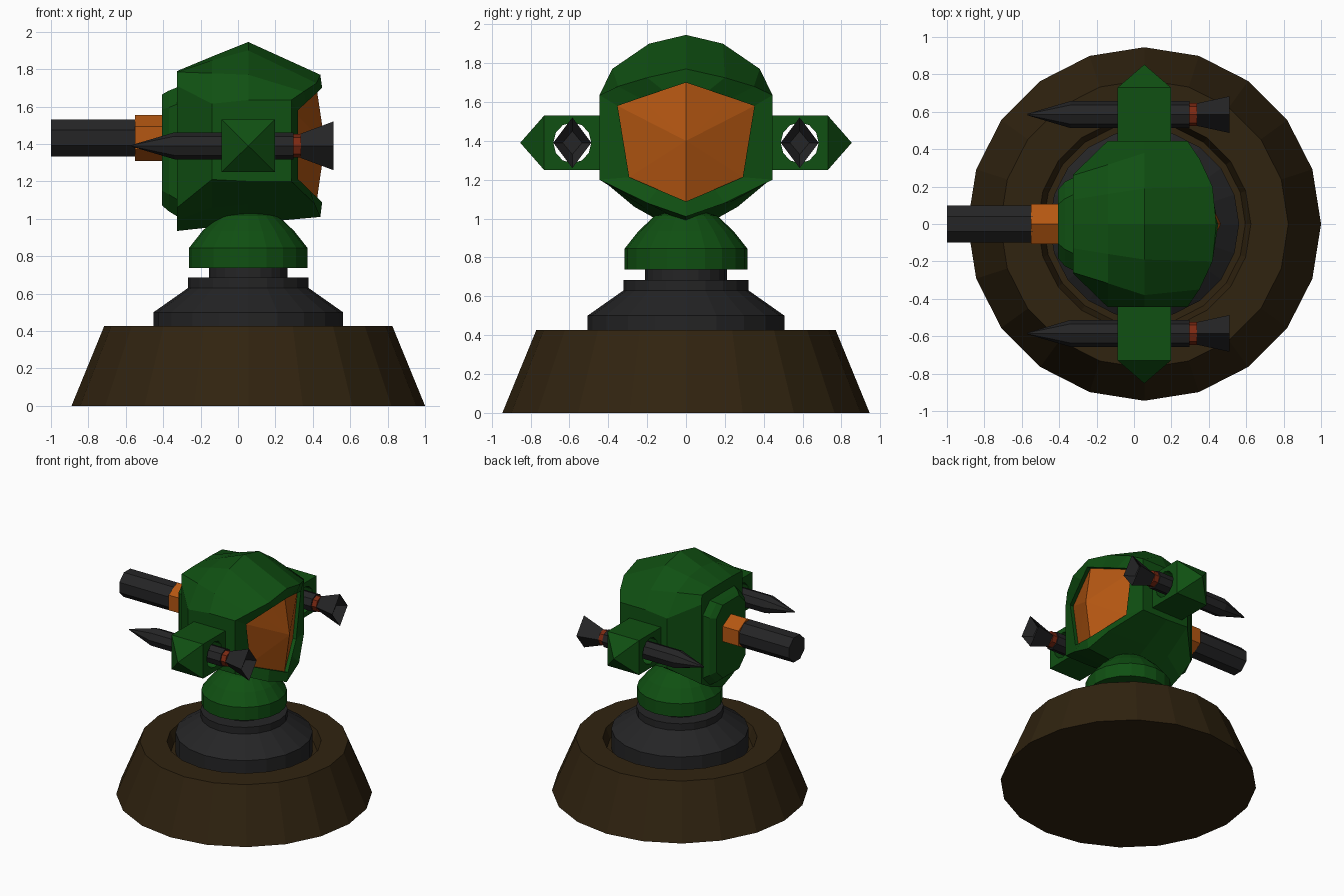
import bpy, bmesh, math
from mathutils import Vector

if "Cube" in bpy.data.objects:
    bpy.data.objects.remove(bpy.data.objects["Cube"])

CX = 0.055  # turret axis


def material(name, rgb):
    m = bpy.data.materials.new(name)
    m.diffuse_color = (*rgb, 1)
    m.use_nodes = True
    m.node_tree.nodes["Principled BSDF"].inputs["Base Color"].default_value = m.diffuse_color
    return m


GREEN = material("dark green", (0.005, 0.08, 0.006))
GREY = material("charcoal", (0.018, 0.018, 0.019))
BROWN = material("dark brown", (0.030, 0.017, 0.005))
ORANGE = material("orange", (0.46, 0.095, 0.006))
RED = material("rust red", (0.2, 0.022, 0.006))


def loft(name, rings, mats, start=True, end=True, tip=None):
    """Skin a list of equal-length rings; tip closes the last ring as a fan in mats[1]."""
    bm = bmesh.new()
    vs = [[bm.verts.new(p) for p in r] for r in rings]
    n = len(vs[0])
    for a, b in zip(vs, vs[1:]):
        for i in range(n):
            j = (i + 1) % n
            bm.faces.new((a[i], a[j], b[j], b[i]))
    if start:
        bm.faces.new(vs[0][::-1])
    if tip:
        t = bm.verts.new(tip)
        for i in range(n):
            bm.faces.new((vs[-1][i], vs[-1][(i + 1) % n], t)).material_index = len(mats) - 1
    elif end:
        bm.faces.new(vs[-1])
    bmesh.ops.recalc_face_normals(bm, faces=bm.faces)
    me = bpy.data.meshes.new(name)
    bm.to_mesh(me)
    bm.free()
    for m in mats:
        me.materials.append(m)
    ob = bpy.data.objects.new(name, me)
    bpy.context.collection.objects.link(ob)
    return ob


def lathe_z(name, profile, n, mat):
    rings = [[(CX + r * math.cos(2 * math.pi * i / n), r * math.sin(2 * math.pi * i / n), z)
              for i in range(n)] for r, z in profile]
    return loft(name, rings, [mat])


def ring_x(x, ry, rz, n, y, z, turn=0.0):
    return [(x, y + ry * math.sin(2 * math.pi * (i + turn) / n),
             z + rz * math.cos(2 * math.pi * (i + turn) / n)) for i in range(n)]


def mirrored(half):
    """Close a half section (first and last points on y = 0) across y."""
    return half + [(x, -y, z) for x, y, z in half[-2:0:-1]]


# base with recess, pedestal and neck
lathe_z("base", [(0.945, 0), (0.77, 0.427), (0.57, 0.427), (0.54, 0.34)], 20, BROWN)
lathe_z("pedestal", [(0.507, 0.33), (0.507, 0.50), (0.322, 0.63), (0.322, 0.685),
                     (0.21, 0.685), (0.21, 0.75)], 20, GREY)
lathe_z("neck", [(0.316, 0.738), (0.316, 0.845), (0.245, 0.935), (0.16, 1.015), (0.07, 1.04)],
        20, GREEN)


# head: cross sections from back to window
def section(x, pts):
    return mirrored([(x, y, z) for y, z in pts])


inner = [(0.45, 0, 1.70), (0.407, 0.118, 1.66), (0.363, 0.237, 1.62), (0.32, 0.352, 1.58),
         (0.32, 0.292, 1.213), (0.385, 0.146, 1.15), (0.45, 0, 1.088)]
head = [
    section(-0.325, [(0, 1.79), (0.13, 1.79), (0.26, 1.785), (0.265, 1.71),
                     (0.265, 1.06), (0.14, 0.99), (0, 0.935)]),
    section(-0.14, [(0, 1.867), (0.16, 1.847), (0.317, 1.778), (0.445, 1.615),
                    (0.445, 1.21), (0.22, 1.06), (0, 0.955)]),
    section(CX, [(0, 1.945), (0.19, 1.9), (0.38, 1.77), (0.445, 1.635),
                 (0.445, 1.2), (0.22, 1.08), (0, 0.975)]),
    mirrored([(0.44, 0, 1.77), (0.42, 0.2, 1.725), (0.35, 0.35, 1.68), (0.285, 0.445, 1.635),
              (0.285, 0.445, 1.2), (0.41, 0.2, 1.08), (0.44, 0, 1.01)]),
    mirrored(inner),
    mirrored([(x - 0.03, y, z) for x, y, z in inner]),
]
loft("head", head, [GREEN, ORANGE], tip=(0.465, 0, 1.40))


# back plate behind the gun
def plate(x, w, lo, hi, c):
    return section(x, [(0, hi), (w - c, hi), (w, hi - c), (w, lo + c), (w - c, lo), (0, lo)])


loft("gun_plate", [plate(-0.32, 0.25, 1.01, 1.705, 0.09),
                   plate(-0.37, 0.225, 1.04, 1.685, 0.09),
                   plate(-0.405, 0.185, 1.07, 1.665, 0.08)], [GREEN])

# gun
loft("gun_collar", [ring_x(x, 0.125, 0.123, 6, 0, 1.432) for x in (-0.40, -0.55)], [ORANGE])
loft("gun_barrel", [ring_x(x, 0.108, 0.108, 8, 0, 1.432, 0.5) for x in (-0.54, -1.0)], [GREY])

# side pods and missiles
for s, side in ((1, "left"), (-1, "right")):
    Y, Z = s * 0.585, 1.39

    def square(y):
        return [(-0.087, y, 1.25), (0.197, y, 1.25), (0.197, y, 1.53), (-0.087, y, 1.53)]

    pod = loft("pod_" + side, [square(s * 0.42), square(s * 0.73)], [GREEN],
               tip=(CX, s * 0.853, Z))
    cutter = loft("pod_cutter", [ring_x(x, 0.098, 0.105, 12, Y, Z) for x in (-0.3, 0.4)], [GREEN])
    cutter.hide_render = True
    mod = pod.modifiers.new("bore", 'BOOLEAN')
    mod.operation, mod.object, mod.solver = 'DIFFERENCE', cutter, 'EXACT'
    bpy.context.view_layer.objects.active = pod
    bpy.ops.object.modifier_apply(modifier=mod.name)
    bpy.data.objects.remove(cutter)

    loft("missile_" + side, [ring_x(x, r, r, 8, Y, Z) for x, r in
                             ((-0.57, 0.004), (-0.34, 0.072), (0.297, 0.072))], [GREY])
    loft("missile_band_" + side, [ring_x(x, 0.062, 0.062, 8, Y, Z) for x in (0.29, 0.338)], [RED])
    loft("missile_nozzle_" + side, [ring_x(x, ry, rz, 4, Y, Z) for x, ry, rz in
                                    ((0.335, 0.06, 0.065), (0.51, 0.098, 0.13),
                                     (0.44, 0.05, 0.06))], [GREY])
